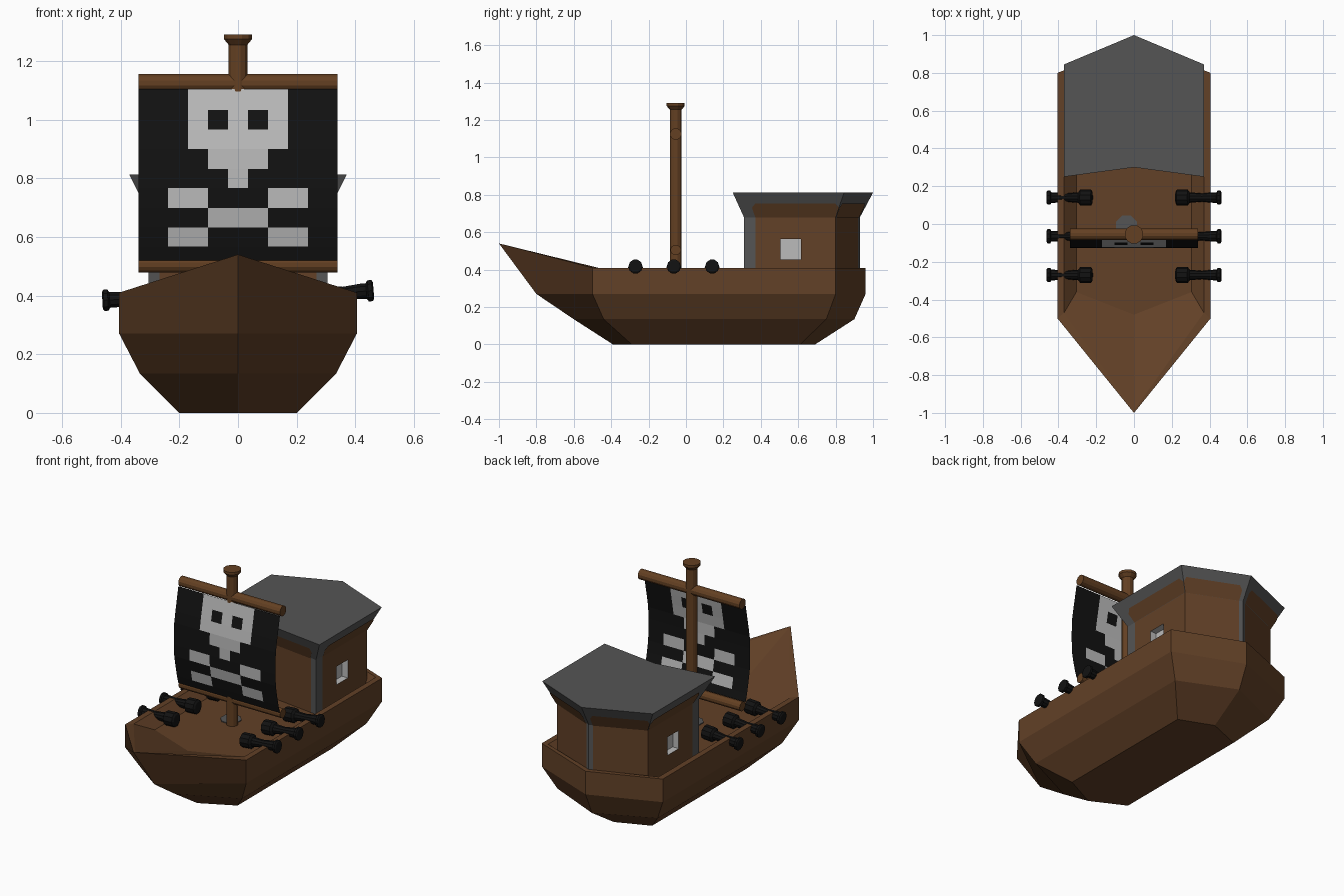
import bpy, bmesh, math
from mathutils import Vector, Matrix

if "Cube" in bpy.data.objects:
    bpy.data.objects.remove(bpy.data.objects["Cube"])


def material(name, rgb):
    m = bpy.data.materials.new(name)
    m.diffuse_color = (*rgb, 1)
    m.use_nodes = True
    m.node_tree.nodes["Principled BSDF"].inputs["Base Color"].default_value = m.diffuse_color
    return m


WOOD = material("brown wood", (0.122, 0.052, 0.020))
SPAR = material("warm mast wood", (0.127, 0.051, 0.016))
GRAY = material("slate gray", (0.09, 0.09, 0.09))
LIGHT = material("light gray", (0.50, 0.50, 0.50))
BLACK = material("black", (0.006, 0.006, 0.006))


def finish(name, bm, mats):
    me = bpy.data.meshes.new(name)
    bm.to_mesh(me)
    bm.free()
    for m in mats:
        me.materials.append(m)
    ob = bpy.data.objects.new(name, me)
    bpy.context.collection.objects.link(ob)
    return ob


def face(bm, pts, mat=0):
    f = bm.faces.new([bm.verts.new(p) for p in pts])
    f.material_index = mat


def bridge(bm, rings):
    n = len(rings[0])
    for a, b in zip(rings, rings[1:]):
        for i in range(n):
            j = (i + 1) % n
            bm.faces.new((a[i], a[j], b[j], b[i]))
    bm.faces.new(rings[0][::-1])
    bm.faces.new(rings[-1])
    bmesh.ops.recalc_face_normals(bm, faces=bm.faces)


def lathe(name, profile, mat, matrix, sides=10):
    """Turn (radius, height) pairs around local z."""
    bm = bmesh.new()
    rings = []
    for r, h in profile:
        rings.append([bm.verts.new(matrix @ Vector((r * math.cos(a), r * math.sin(a), h)))
                      for a in (2 * math.pi * (k + .5) / sides for k in range(sides))])
    bridge(bm, rings)
    return finish(name, bm, [mat])


# Hull: stacked six-point rings, up the outside, over the rail, down to the deck
# (z, half width, bow y, bow z, front corner y, rear corner y, stern y)
levels = [(0, .20, -.39, 0, -.29, .61, .69),
          (.135, .335, -.60, .135, -.44, .75, .90),
          (.27, .405, -.80, .27, -.50, .80, .96),
          (.41, .405, -1.0, .54, -.50, .80, .96),
          (.41, .37, -.985, .535, -.47, .79, .93),
          (.35, .305, -.48, .35, -.36, .78, .90)]
bm = bmesh.new()
rings = []
for z, w, yb, zb, yc, yr, ys in levels:
    pts = [(0, yb, zb), (w, yc, z), (w, yr, z), (0, ys, z), (-w, yr, z), (-w, yc, z)]
    rings.append([bm.verts.new(p) for p in pts])
bridge(bm, rings)
finish("hull", bm, [WOOD])

# Cabin: right half, mirrored; straight walls below a flared roof
Z0, Z1, Z2 = .34, .68, .812
low = [Vector(p) for p in ((0, .35, 0), (.305, .31, 0), (.305, .80, 0), (0, .93, 0))]
top = [Vector(p) for p in ((0, .30, Z2), (.37, .25, Z2), (.37, .845, Z2), (0, 1.0, Z2))]
bm = bmesh.new()


def wall(i, s0, s1, window=False):
    a, b, c, d = low[i], low[i + 1], top[i], top[i + 1]
    up = Vector((0, 0, 1))
    inward = -(b - a).cross(up).normalized() * .04
    S = [0, s0, .398, .622, s1, 1]
    Z = [Z0, .455, .565, Z1]
    for m in range(5):
        for n in range(3):
            if S[m + 1] - S[m] < 1e-5:
                continue
            q = [a.lerp(b, s) + up * z for s, z in ((S[m], Z[n]), (S[m + 1], Z[n]),
                                                    (S[m + 1], Z[n + 1]), (S[m], Z[n + 1]))]
            if window and m == 2 and n == 1:      # recessed window
                r = [p + inward for p in q]
                face(bm, r, 2)
                for k in range(4):
                    j = (k + 1) % 4
                    face(bm, (q[k], q[j], r[j], r[k]), 2)
            else:
                face(bm, q, 0 if m in (0, 4) else 1)
    # flared eave, with the brown panel running up onto it
    a1, b1 = a + up * Z1, b + up * Z1
    face(bm, (a1, b1, d, c), 0)
    off = (b1 - a1).cross(c - a1).normalized() * .004
    e = .05
    panel = [(s0, 0), (s1, 0), (s1, .40), (s1 - e, .58), (s0 + e, .58), (s0, .40)]
    face(bm, [a1.lerp(b1, s).lerp(c.lerp(d, s), t) + off for s, t in panel], 1)


wall(0, 0, .88)
wall(1, .125, 1, True)
wall(2, 0, .93)
face(bm, top, 0)
cabin = finish("cabin", bm, [GRAY, WOOD, LIGHT])
cabin.modifiers.new("mirror", 'MIRROR')

# Mast with flared cap, and two yards
MY = -.055
lathe("mast", [(.033, .34), (.033, 1.255), (.05, 1.275), (.05, 1.29)], SPAR,
      Matrix.Translation((0, MY, 0)), 12)
ACROSS = Matrix.Rotation(math.pi / 2, 4, 'Y')
for name, z, r in (("upper_yard", 1.125, .031), ("lower_yard", .505, .028)):
    lathe(name, [(r, -.34), (r, .34)], SPAR, Matrix.Translation((0, MY, z)) @ ACROSS, 12)

# Gray plate on the deck beside the mast
lathe("deck_plate", [(.06, .345), (.06, .355)], GRAY, Matrix.Translation((-.04, -.01, 0)), 8)

# Sail: bulging sheet of cells, the emblem coloured by column distance from the centre
sail_z = [1.105, 1.032, .967, .90, .831, .766, .698, .632, .567, .52]
sail_y = [-.085, -.099, -.112, -.124, -.126, -.126, -.124, -.112, -.098, -.085]
emblem = [range(5), (0, 3, 4), range(5), range(3), range(1),
          range(3, 7), range(3), range(3, 7), ()]
bm = bmesh.new()
CELL = .034
grid = [[bm.verts.new(((c - 10) * CELL, y, z)) for c in range(21)]
        for y, z in zip(sail_y, sail_z)]
for r, marks in enumerate(emblem):
    for c in range(20):
        f = bm.faces.new((grid[r + 1][c], grid[r + 1][c + 1], grid[r][c + 1], grid[r][c]))
        f.material_index = int((c - 10 if c >= 10 else 9 - c) in marks)
finish("sail", bm, [BLACK, LIGHT])

# Cannons: three a side, slightly tilted
barrel = [(.03, .22), (.042, .227), (.042, .285), (.028, .295), (.022, .36),
          (.028, .42), (.028, .438), (.038, .444), (.038, .458), (.030, .463)]
for side, label, tilt in ((1, "right", -.08), (-1, "left", -.06)):
    for k, y in enumerate((-.27, -.065, .14)):
        pose = (Matrix.Translation((side * .22, y, .398)) @ Matrix.Rotation(tilt, 4, 'Y')
                @ Matrix.Rotation(side * math.pi / 2, 4, 'Y') @ Matrix.Translation((0, 0, -.22)))
        lathe(f"{label}_cannon_{k + 1}", barrel, BLACK, pose, 10)
